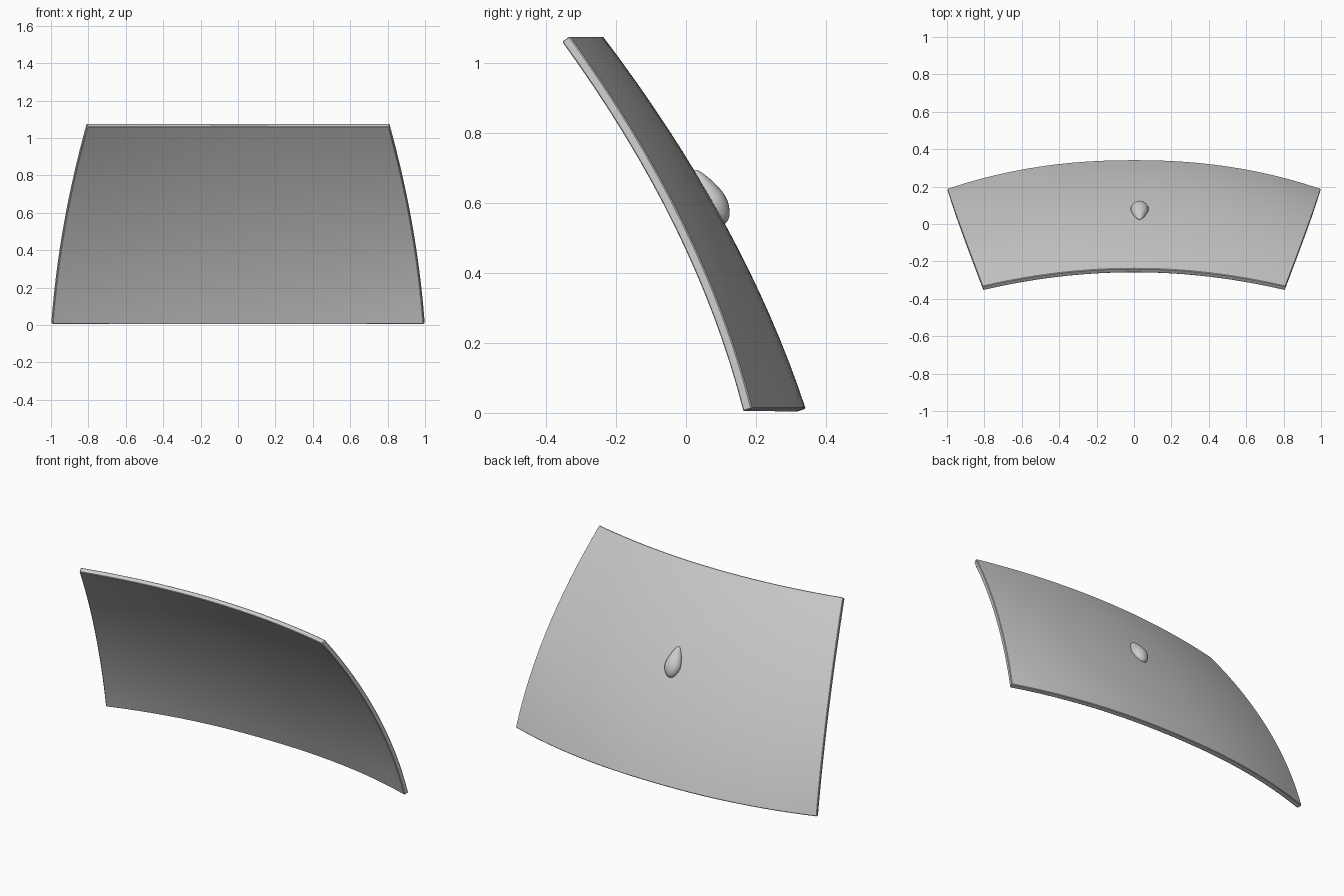
import bpy, bmesh, math
from mathutils import Vector, Matrix

if "Cube" in bpy.data.objects:
    bpy.data.objects.remove(bpy.data.objects["Cube"])

Z0, Z1 = 0.012, 1.077
NU, NV = 24, 16


def outer_y(z, u=0.0):
    # swept-back centre line, bowed towards the front at the sides
    s = z / Z1
    drop = 0.155 - 0.085 * s + 0.025 * s * s
    return 0.346 - 0.325 * z - 0.202 * z * z - drop * abs(u) ** (2.2 - 0.2 * s)


def half_width(z):
    s = z / Z1
    return 1.0 - 0.08 * s - 0.11 * s * s


def finish(bm, name):
    me = bpy.data.meshes.new(name)
    bm.to_mesh(me)
    bm.free()
    ob = bpy.data.objects.new(name, me)
    bpy.context.collection.objects.link(ob)
    bpy.context.view_layer.objects.active = ob
    ob.select_set(True)
    bpy.ops.object.shade_smooth_by_angle(angle=math.radians(35))
    ob.select_set(False)
    return ob


# Curved glass pane, thickened inwards
bm = bmesh.new()
rows = []
for j in range(NV + 1):
    z = Z0 + (Z1 - Z0) * j / NV
    rows.append([bm.verts.new((u * half_width(z), outer_y(z, u), z))
                 for u in (2 * i / NU - 1 for i in range(NU + 1))])
for a, b in zip(rows, rows[1:]):
    for i in range(NU):
        bm.faces.new((a[i + 1], a[i], b[i], b[i + 1]))
bm.normal_update()
pairs = {v: bm.verts.new(v.co - v.normal * 0.027) for r in rows for v in r}
for f in list(bm.faces):
    bm.faces.new([pairs[v] for v in reversed(f.verts)])
loop = rows[0] + [r[-1] for r in rows[1:]] + rows[-1][-2::-1] + [r[0] for r in rows[-2:0:-1]]
for p, q in zip(loop, loop[1:] + loop[:1]):
    bm.faces.new((p, q, pairs[q], pairs[p]))
bmesh.ops.recalc_face_normals(bm, faces=bm.faces[:])
# Slightly eased rim edges
rim = [e for e in bm.edges if len(e.link_faces) == 2 and e.calc_face_angle() > math.radians(50)]
bmesh.ops.bevel(bm, geom=rim, offset=0.003, segments=1, affect='EDGES')
finish(bm, "curved_windscreen")

# Teardrop bump on the outer face, pointed end up
bm = bmesh.new()
bmesh.ops.create_uvsphere(bm, u_segments=24, v_segments=16, radius=1.0)
for v in bm.verts:
    t = v.co.z
    taper = 1.0 - 0.36 * (t + 0.3) if t > -0.3 else 1.0
    v.co = Vector((v.co.x * 0.051 * taper,
                   v.co.y * taper * (0.042 if v.co.y > 0 else 0.015),
                   t * 0.088))
zc = 0.618
up = Vector((0, -0.325 - 0.404 * zc, 1)).normalized()
side = Vector((1, 0, 0))
out = up.cross(side)
m = Matrix((side, out, up)).transposed().to_4x4()
m.translation = (0.03, outer_y(zc, 0.03), zc)
bm.transform(m)
bmesh.ops.recalc_face_normals(bm, faces=bm.faces[:])
finish(bm, "teardrop_bump")
